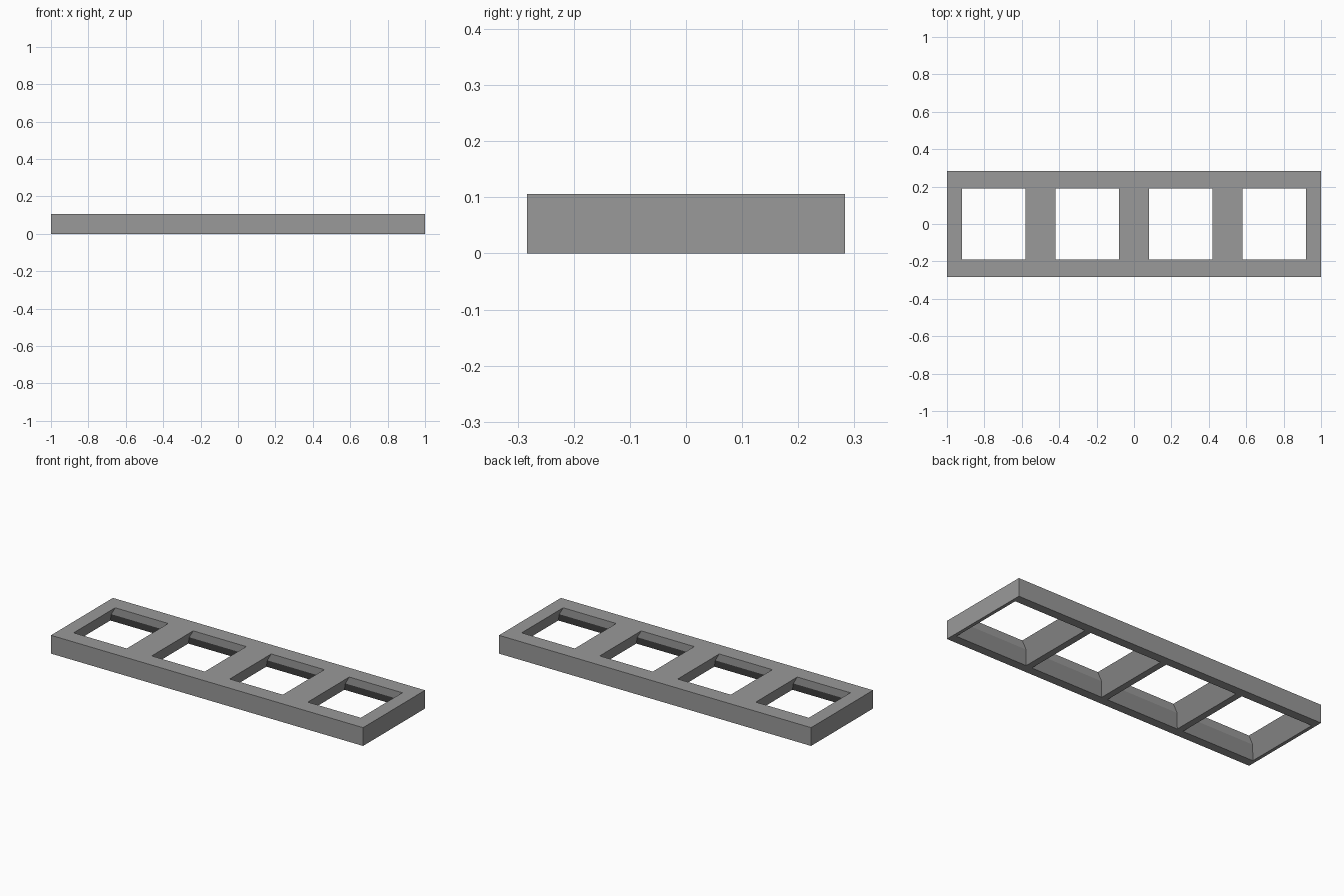
import bpy
import bmesh

if "Cube" in bpy.data.objects:
    bpy.data.objects.remove(bpy.data.objects["Cube"])

LENGTH, DEPTH, HEIGHT = 2.0, 0.567, 0.106

grey = bpy.data.materials.new("mid grey")
grey.diffuse_color = (0.32, 0.32, 0.32, 1)
grey.use_nodes = True
grey.node_tree.nodes["Principled BSDF"].inputs["Base Color"].default_value = grey.diffuse_color


def stacked_rings(name, rings):
    """Solid made of rectangles (centre x, half width, half depth, z) from bottom to top."""
    bm = bmesh.new()
    loops = []
    for cx, hx, hy, z in rings:
        loops.append([bm.verts.new((cx + sx * hx, sy * hy, z))
                      for sx, sy in ((-1, -1), (1, -1), (1, 1), (-1, 1))])
    for low, high in zip(loops, loops[1:]):
        for i in range(4):
            j = (i + 1) % 4
            bm.faces.new((low[i], low[j], high[j], high[i]))
    bm.faces.new(loops[0][::-1])
    bm.faces.new(loops[-1])
    bmesh.ops.recalc_face_normals(bm, faces=bm.faces)
    mesh = bpy.data.meshes.new(name)
    bm.to_mesh(mesh)
    bm.free()
    mesh.materials.append(grey)
    obj = bpy.data.objects.new(name, mesh)
    bpy.context.collection.objects.link(obj)
    return obj


# Plain rectangular slab
frame = stacked_rings("frame", [(0, LENGTH / 2, DEPTH / 2, 0),
                                (0, LENGTH / 2, DEPTH / 2, HEIGHT)])

# Four openings: side walls flare all the way down, end walls only below the middle
for i in range(4):
    cx = -0.75 + 0.5 * i
    cutter = stacked_rings("opening_cutter", [
        (cx, 0.231, 0.232, -0.02),
        (cx, 0.231, 0.232, 0),
        (cx, 0.195, 0.19, 0.062),
        (cx, 0.17, 0.19, HEIGHT),
        (cx, 0.17, 0.19, HEIGHT + 0.02),
    ])
    cutter.hide_render = True
    cut = frame.modifiers.new("opening", 'BOOLEAN')
    cut.operation = 'DIFFERENCE'
    cut.solver = 'EXACT'
    cut.object = cutter
    bpy.context.view_layer.objects.active = frame
    bpy.ops.object.modifier_apply(modifier=cut.name)
    bpy.data.objects.remove(cutter)
